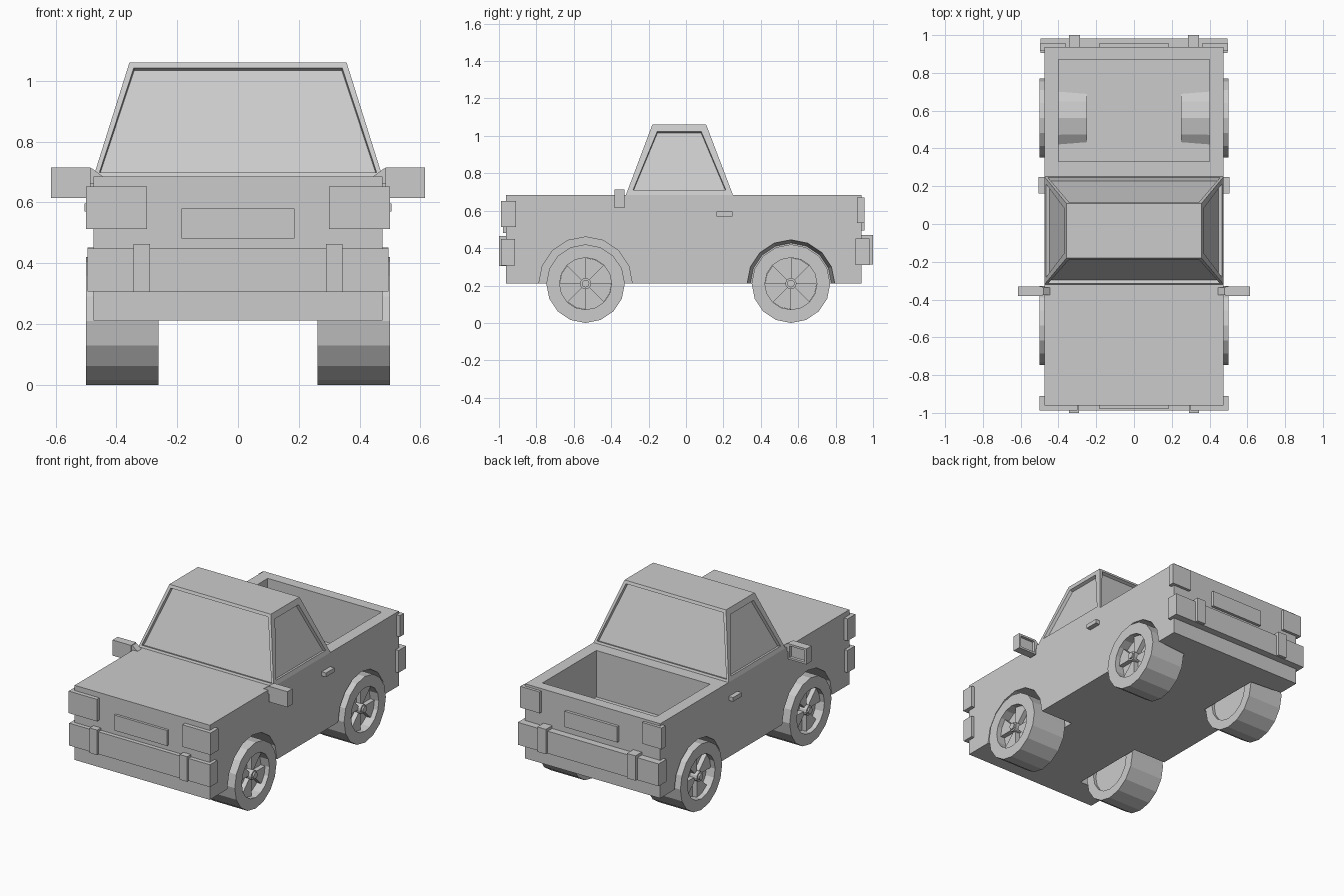
import bpy, bmesh, math
from mathutils import Vector

if "Cube" in bpy.data.objects:
    bpy.data.objects.remove(bpy.data.objects["Cube"])

grey = bpy.data.materials.new("plain grey")
grey.diffuse_color = (0.6, 0.6, 0.6, 1)
grey.use_nodes = True
grey.node_tree.nodes["Principled BSDF"].inputs["Base Color"].default_value = grey.diffuse_color


def finish(name, bm):
    bmesh.ops.remove_doubles(bm, verts=bm.verts, dist=1e-5)
    bmesh.ops.recalc_face_normals(bm, faces=bm.faces)
    me = bpy.data.meshes.new(name)
    bm.to_mesh(me)
    bm.free()
    me.materials.append(grey)
    ob = bpy.data.objects.new(name, me)
    bpy.context.collection.objects.link(ob)
    return ob


def loft(bm, a, b):
    """Closed prism between two matching point loops."""
    va = [bm.verts.new(p) for p in a]
    vb = [bm.verts.new(p) for p in b]
    n = len(a)
    fs = [bm.faces.new(va[::-1]), bm.faces.new(vb)]
    for i in range(n):
        j = (i + 1) % n
        fs.append(bm.faces.new((va[i], va[j], vb[j], vb[i])))
    return fs


def rect(x0, x1, y0, y1, z):
    return [(x0, y0, z), (x1, y0, z), (x1, y1, z), (x0, y1, z)]


def box(name, x, y, z, both=False):
    bm = bmesh.new()
    for s in ((1, -1) if both else (1,)):
        xs = sorted((x[0] * s, x[1] * s))
        loft(bm, rect(*xs, *y, z[0]), rect(*xs, *y, z[1]))
    return finish(name, bm)


def circle(x, cy, cz, r, n):
    return [(x, cy + r * math.sin(2 * math.pi * i / n), cz + r * math.cos(2 * math.pi * i / n))
            for i in range(n)]


def drums(name, cy, x0, x1, r0, r1, n=16, cz=0.21):
    """Pair of tapered cylinders along x, one on each side."""
    bm = bmesh.new()
    for s in (1, -1):
        loft(bm, circle(s * x0, cy, cz, r0, n), circle(s * x1, cy, cz, r1, n))
    return finish(name, bm)


def cut(target, cutter):
    m = target.modifiers.new("cut", 'BOOLEAN')
    m.operation = 'DIFFERENCE'
    m.solver = 'EXACT'
    m.object = cutter
    bpy.context.view_layer.objects.active = target
    bpy.ops.object.modifier_apply(modifier=m.name)
    bpy.data.objects.remove(cutter)


FY, RY = -0.537, 0.561  # axle positions

# Body with open bed, bed wheel humps and wheel wells
body = box("body", (-0.475, 0.475), (-0.962, 0.937), (0.211, 0.685))
bed = box("bed_cutter", (-0.4, 0.4), (0.33, 0.87), (0.39, 0.8))
cut(bed, drums("hump_cutter", RY, 0.25, 0.45, 0.225, 0.234))
cut(body, bed)
cut(body, drums("front_well_cutter", FY, 0.245, 0.52, 0.25, 0.25))
cut(body, drums("rear_well_cutter", RY, 0.256, 0.52, 0.217, 0.238))

# Cabin with recessed windows on four sides
bm = bmesh.new()
faces = loft(bm, rect(-0.475, 0.475, -0.321, 0.251, 0.685),
             rect(-0.357, 0.357, -0.18, 0.108, 1.06))
bmesh.ops.recalc_face_normals(bm, faces=bm.faces)
for f in faces[2:]:
    f.normal_update()
    n = f.normal
    margin = 0.046 if abs(n.x) > abs(n.y) else 0.024
    bmesh.ops.inset_individual(bm, faces=[f], thickness=margin, depth=0)
    bmesh.ops.inset_individual(bm, faces=[f], thickness=0.002, depth=-0.02)
finish("cabin", bm)


# Wheels: lathed tyre and rim, wedge spokes, hub
def wheel(name, cy, s):
    cz, n = 0.21, 16
    bm = bmesh.new()
    prof = [(0.44, 0), (0.44, 0.139), (0.5, 0.139), (0.5, 0.21),
            (0.262, 0.21), (0.262, 0.15), (0.28, 0.15), (0.28, 0)]
    rings = [[bm.verts.new(p) for p in circle(s * x, cy, cz, r, n)] if r
             else [bm.verts.new((s * x, cy, cz))] * n for x, r in prof]
    for a, b in zip(rings, rings[1:]):
        for i in range(n):
            j = (i + 1) % n
            bm.faces.new(list(dict.fromkeys((a[i], a[j], b[j], b[i]))))
    for k in range(0, n, 4):
        def wedge(x):
            c = circle(s * x, cy, cz, 0.138, n)
            return [(s * x, cy, cz), c[k], c[k + 1], c[(k + 2) % n]]
        loft(bm, wedge(0.438), wedge(0.47))
    loft(bm, circle(s * 0.437, cy, cz, 0.03, 12), circle(s * 0.49, cy, cz, 0.03, 12))
    loft(bm, circle(s * 0.489, cy, cz, 0.02, 12), circle(s * 0.5, cy, cz, 0.02, 12))
    finish(name, bm)


for label, cy in (("front", FY), ("rear", RY)):
    wheel(label + "_right_wheel", cy, 1)
    wheel(label + "_left_wheel", cy, -1)

# Bumpers, overriders, lamps and plates
box("front_bumper", (-0.495, 0.495), (-0.988, -0.915), (0.307, 0.449))
box("rear_bumper", (-0.495, 0.495), (0.905, 0.982), (0.31, 0.452))
box("front_overriders", (0.29, 0.343), (-1.0, -0.95), (0.305, 0.464), True)
box("rear_overriders", (0.285, 0.345), (0.93, 1.0), (0.312, 0.47), True)
box("headlights", (0.3, 0.499), (-0.988, -0.91), (0.512, 0.652), True)
box("tail_lights", (0.36, 0.497), (0.915, 0.955), (0.535, 0.67), True)
box("front_plate", (-0.185, 0.185), (-0.978, -0.95), (0.482, 0.58))
box("rear_plate", (-0.185, 0.185), (0.92, 0.955), (0.495, 0.595))

# Door handles
box("door_handles", (0.46, 0.505), (0.162, 0.248), (0.57, 0.596), True)

# Wing mirrors with recessed glass on the rear side, and sloping arms
bm = bmesh.new()
for s in (1, -1):
    x0, x1 = sorted((s * 0.485, s * 0.615))
    fs = loft(bm, rect(x0, x1, -0.382, -0.33, 0.615), rect(x0, x1, -0.382, -0.33, 0.714))
    back = max(fs, key=lambda f: f.calc_center_median().y)
    bmesh.ops.recalc_face_normals(bm, faces=fs)
    bmesh.ops.inset_individual(bm, faces=[back], thickness=0.018, depth=0)
    bmesh.ops.inset_individual(bm, faces=[back], thickness=0.002, depth=-0.015)
    arm = [(0.44, 0.682), (0.475, 0.66), (0.49, 0.66), (0.49, 0.712), (0.48, 0.712)]
    loft(bm, [(s * x, -0.376, z) for x, z in arm], [(s * x, -0.335, z) for x, z in arm])
finish("wing_mirrors", bm)
